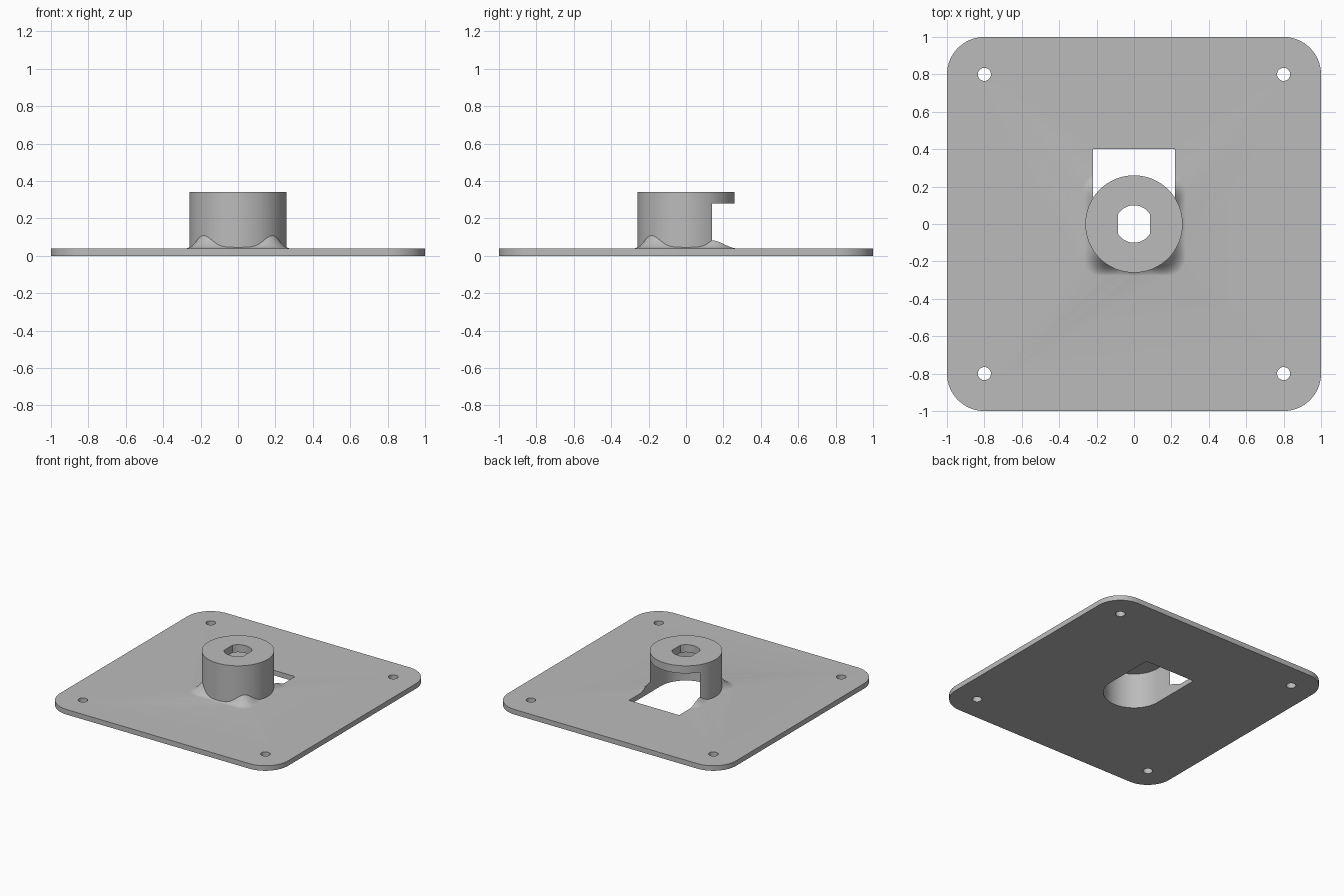
import bpy, bmesh
from math import sin, cos, pi, radians

cube = bpy.data.objects.get("Cube")
if cube:
    bpy.data.objects.remove(cube)

grey = bpy.data.materials.new("plain grey")
grey.use_nodes = True
colour = (0.5, 0.5, 0.5, 1)
grey.diffuse_color = colour
grey.node_tree.nodes["Principled BSDF"].inputs["Base Color"].default_value = colour


def add_object(name, bm):
    bmesh.ops.recalc_face_normals(bm, faces=bm.faces[:])
    mesh = bpy.data.meshes.new(name)
    bm.to_mesh(mesh)
    bm.free()
    mesh.materials.append(grey)
    ob = bpy.data.objects.new(name, mesh)
    bpy.context.collection.objects.link(ob)
    return ob


def loft(name, rings):
    """Closed solid through a stack of equal-length point rings."""
    bm = bmesh.new()
    rows = [[bm.verts.new(p) for p in ring] for ring in rings]
    n = len(rows[0])
    for a, b in zip(rows, rows[1:]):
        for i in range(n):
            j = (i + 1) % n
            bm.faces.new((a[i], a[j], b[j], b[i]))
    bm.faces.new(rows[0][::-1])
    bm.faces.new(rows[-1])
    return add_object(name, bm)


def prism(name, outline, z0, z1):
    return loft(name, [[(x, y, z) for x, y in outline] for z in (z0, z1)])


def arc(r, start, end, steps, cx=0, cy=0):
    return [(cx + r * cos(start + (end - start) * i / steps),
             cy + r * sin(start + (end - start) * i / steps)) for i in range(steps + 1)]


def circle(r, steps, cx=0, cy=0):
    return arc(r, 0, 2 * pi, steps, cx, cy)[:-1]


def combine(ob, other, operation):
    mod = ob.modifiers.new(operation.lower(), 'BOOLEAN')
    mod.operation, mod.object, mod.solver = operation, other, 'EXACT'
    bpy.context.view_layer.objects.active = ob
    bpy.ops.object.modifier_apply(modifier=mod.name)
    bpy.data.objects.remove(other)


# Base plate with rounded corners
corners = [(1, 1), (-1, 1), (-1, -1), (1, -1)]
outline = []
for k, (sx, sy) in enumerate(corners):
    outline += arc(0.2, k * pi / 2, (k + 1) * pi / 2, 14, 0.8 * sx, 0.8 * sy)
mount = prism("mounting_plate_with_hub", outline, 0, 0.04)

# Hub and the flared skirt that swells on its four diagonals
combine(mount, prism("hub", circle(0.26, 96), 0.01, 0.34), 'UNION')


def skirt_radius(a):
    # Rounded square: half width 0.28, corner radius 0.1
    c, s = abs(cos(a)), abs(sin(a))
    r = 0.28 / max(c, s)
    if min(c, s) * r > 0.18:
        d = 0.18 * (c + s)
        r = d + (d * d - 2 * 0.18 ** 2 + 0.1 ** 2) ** 0.5
    return r


def skirt_ring(t):
    ring = []
    for i in range(96):
        a = 2 * pi * i / 96
        r = 0.257 + (skirt_radius(a) - 0.257) * t
        h = 0.008 + 0.065 * abs(sin(2 * a)) ** 5
        ring.append((r * cos(a), r * sin(a), 0.0395 + h * (1 - t) ** 2))
    return ring


rings = [skirt_ring(1 - i / 8) for i in range(9)]
foot = [(x, y, 0.02) for x, y, z in rings[0]]
core = [(x * 0.9, y * 0.9, 0.045) for x, y, z in rings[-1]]
combine(mount, loft("skirt", [foot] + rings + [core]), 'UNION')

# U-shaped pocket opening through the plate and the back of the hub
pocket = arc(0.22, pi, 2 * pi, 48) + [(0.22, 0.4), (-0.22, 0.4)]
combine(mount, prism("pocket_cutter", pocket, -0.1, 0.28), 'DIFFERENCE')

# Shaft hole with two flat sides
flat = 0.085
half = radians(58.2)
shaft = [(max(-flat, min(flat, x)), y)
         for x, y in arc(0.1, pi / 2 - half, pi / 2 + half, 16)
         + arc(0.1, 3 * pi / 2 - half, 3 * pi / 2 + half, 16)]
combine(mount, prism("shaft_cutter", shaft, 0.2, 0.4), 'DIFFERENCE')

# Screw holes
for sx, sy in corners:
    combine(mount, prism("screw_cutter", circle(0.035, 32, 0.8 * sx, 0.8 * sy), -0.1, 0.1),
            'DIFFERENCE')

bpy.ops.object.select_all(action='DESELECT')
mount.select_set(True)
bpy.context.view_layer.objects.active = mount
bpy.ops.object.shade_smooth_by_angle(angle=radians(30))
